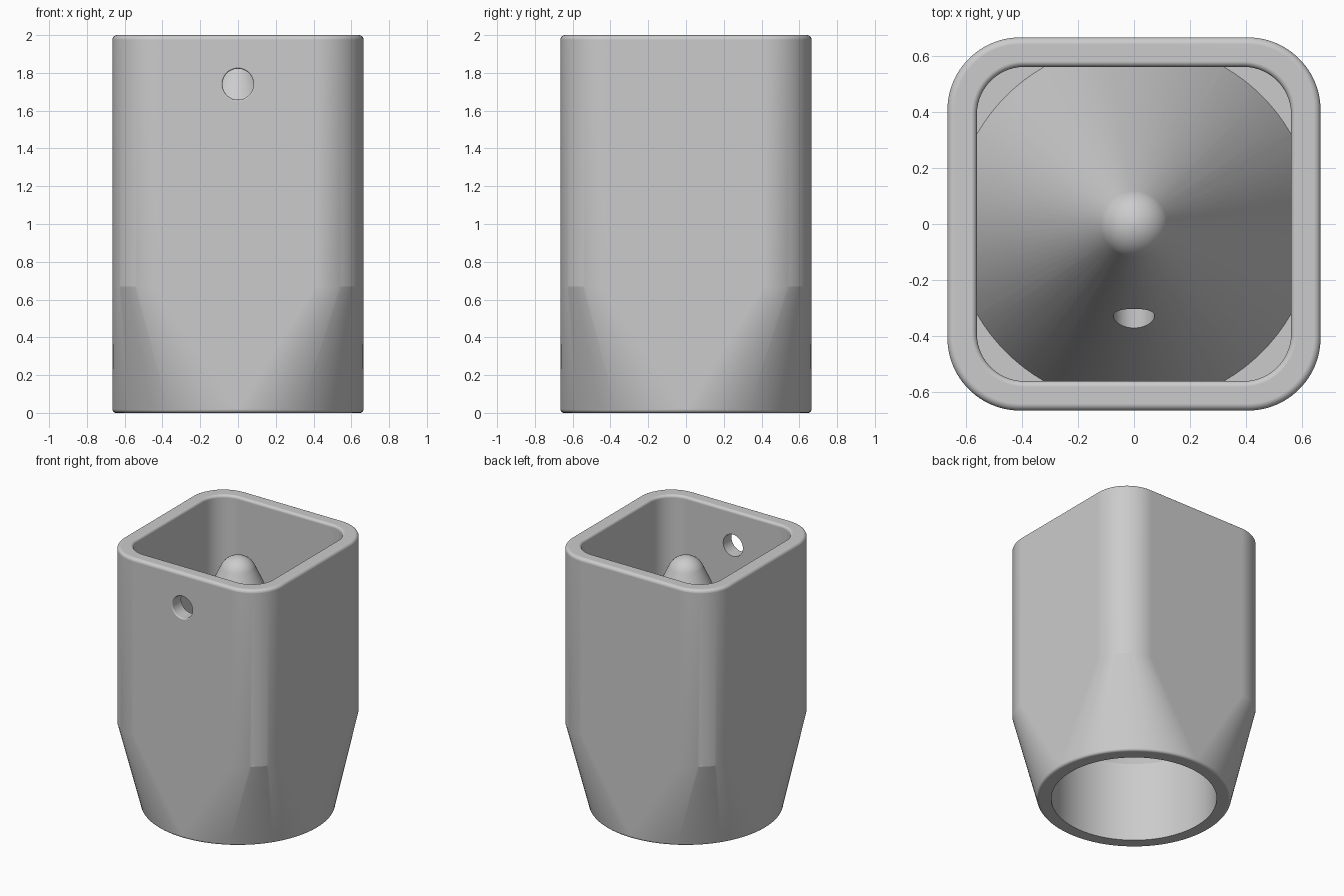
import bpy, bmesh, math
from mathutils import Matrix

cube = bpy.data.objects.get("Cube")
if cube:
    bpy.data.objects.remove(cube, do_unlink=True)

grey = bpy.data.materials.new("light_grey")
grey.use_nodes = True
colour = (0.6, 0.6, 0.6, 1)
grey.diffuse_color = colour
grey.node_tree.nodes["Principled BSDF"].inputs["Base Color"].default_value = colour

HALF, CORNER, SHOULDER, TOP = 0.665, 0.26, 0.67, 2.0
INNER, INNER_CORNER = 0.56, 0.17
STEPS = 24


def loft(name, sections, matrix=Matrix()):
    """Solid through rounded-square sections (half width, corner radius, z)."""
    bm = bmesh.new()
    rings = []
    for half, radius, z in sections:
        ring = []
        for quarter in range(4):
            mid = (quarter + 0.5) * math.pi / 2
            reach = (half - radius) * math.sqrt(2)
            for i in range(STEPS + 1):
                a = (quarter + i / STEPS) * math.pi / 2
                ring.append(bm.verts.new((reach * math.cos(mid) + radius * math.cos(a),
                                          reach * math.sin(mid) + radius * math.sin(a), z)))
        rings.append(ring)
    count = len(rings[0])
    for low, high in zip(rings, rings[1:]):
        for i in range(count):
            j = (i + 1) % count
            bm.faces.new((low[i], low[j], high[j], high[i]))
    bm.faces.new(rings[0][::-1])
    bm.faces.new(rings[-1])
    bmesh.ops.remove_doubles(bm, verts=bm.verts, dist=1e-5)
    bmesh.ops.recalc_face_normals(bm, faces=bm.faces)
    bm.transform(matrix)
    mesh = bpy.data.meshes.new(name)
    bm.to_mesh(mesh)
    bm.free()
    mesh.materials.append(grey)
    obj = bpy.data.objects.new(name, mesh)
    bpy.context.collection.objects.link(obj)
    return obj


def rounding(size, steps=8):
    """Quarter-round offsets (inset, rise) from a side up to a flat end."""
    for i in range(steps + 1):
        a = i / steps * math.pi / 2
        yield size * (1 - math.cos(a)), size * math.sin(a)


def domed_cone(base, z, slope, radius):
    """Circular sections of a cone blending into a round tip."""
    tilt = math.atan(1 / slope)
    centre = z + base * slope - radius / math.sin(tilt)
    yield base, base, z
    for i in range(12):
        a = tilt + (math.pi / 2 - tilt) * i / 12
        r = radius * math.cos(a)
        yield r, r, centre + radius * math.sin(a)
    yield 0.002, 0.002, centre + radius


def combine(target, other, operation):
    mod = target.modifiers.new(operation.lower(), 'BOOLEAN')
    mod.object, mod.operation, mod.solver = other, operation, 'EXACT'
    bpy.ops.object.select_all(action='DESELECT')
    bpy.context.view_layer.objects.active = target
    target.select_set(True)
    bpy.ops.object.modifier_apply(modifier=mod.name)
    bpy.data.objects.remove(other, do_unlink=True)


# Outer body: round foot blending into a rounded-square sleeve
foot = [(HALF - i, HALF - i, 0.02 - r) for i, r in rounding(0.02)][::-1]
rim = [(HALF - i, CORNER - i, TOP - 0.025 + r) for i, r in rounding(0.025)]
body = loft("holder_body", foot + [(HALF, CORNER, SHOULDER)] + rim)

# Square chamber with a softened mouth
mouth = [(INNER + i, INNER_CORNER + i, TOP - 0.02 + r) for i, r in rounding(0.02)]
chamber = loft("chamber_cutter", [(INNER, INNER_CORNER, SHOULDER)] + mouth
               + [(INNER + 0.02, INNER_CORNER + 0.02, TOP + 0.1)])
combine(body, chamber, 'DIFFERENCE')

# Domed cone floor
cone = loft("cone_floor", [(0.645, 0.645, SHOULDER - 0.05)]
            + list(domed_cone(0.645, SHOULDER, 2.14, 0.13)))
combine(body, cone, 'UNION')

# Round socket underneath, hollowing out the cone
socket = loft("socket_cutter", [(0.565, 0.565, -0.1)]
              + list(domed_cone(0.565, 0.6, 2.14, 0.06)))
combine(body, socket, 'DIFFERENCE')

# Front wall hole with a softened edge, and the drain hole through the cone
to_front = Matrix.Rotation(math.pi / 2, 4, 'X')
edge = [(0.082 + i, 0.082 + i, HALF - 0.01 + r) for i, r in rounding(0.01, 4)]
wall_hole = loft("wall_hole_cutter", [(0.082, 0.082, 0.5)] + edge + [(0.092, 0.092, 0.8)],
                 Matrix.Translation((0, 0, 1.74)) @ to_front)
combine(body, wall_hole, 'DIFFERENCE')
drain = loft("drain_hole_cutter", [(0.073, 0.073, 0.15), (0.073, 0.073, 0.48)],
             Matrix.Translation((0, 0, 1.33)) @ to_front)
combine(body, drain, 'DIFFERENCE')

# Smooth curves, crisp shoulder and creases
bpy.ops.object.shade_smooth_by_angle(angle=math.radians(13))
weighted = body.modifiers.new("even_shading", 'WEIGHTED_NORMAL')
weighted.keep_sharp = True
